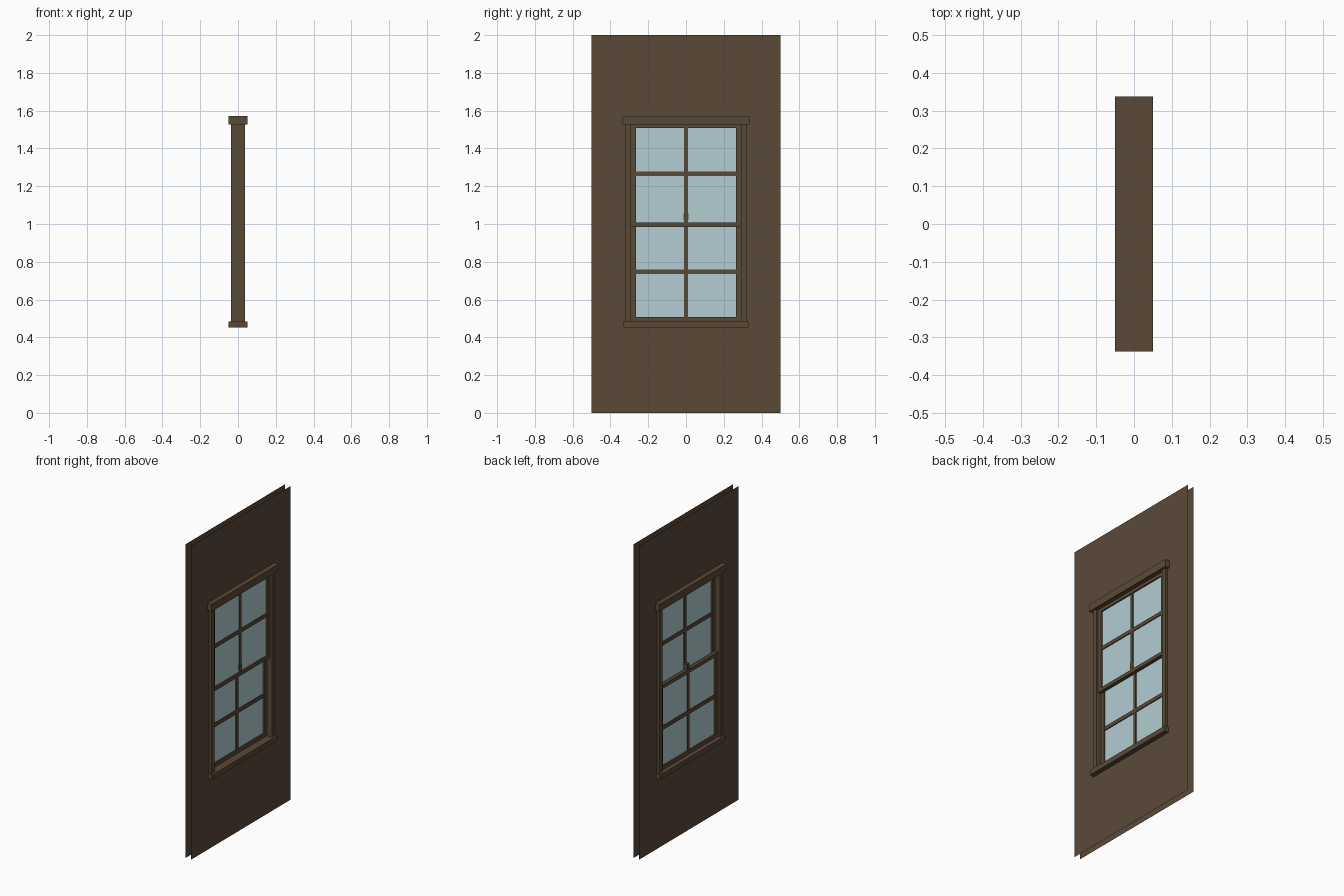
import bpy, bmesh

if "Cube" in bpy.data.objects:
    bpy.data.objects.remove(bpy.data.objects["Cube"])

def material(name, rgb):
    m = bpy.data.materials.new(name)
    m.diffuse_color = (*rgb, 1)
    m.use_nodes = True
    m.node_tree.nodes["Principled BSDF"].inputs["Base Color"].default_value = m.diffuse_color
    return m

BROWN = material("brown_wood", (0.102, 0.067, 0.039))
GLASS = material("pale_glass", (0.45, 0.61, 0.645))

def finish(name, bm, mat):
    me = bpy.data.meshes.new(name)
    bm.to_mesh(me)
    bm.free()
    me.materials.append(mat)
    ob = bpy.data.objects.new(name, me)
    bpy.context.collection.objects.link(ob)

def add_box(bm, x, y, z):
    """Box from (min, max) pairs."""
    ret = bmesh.ops.create_cube(bm, size=1)
    for v in ret["verts"]:
        for i, (lo, hi) in enumerate((x, y, z)):
            v.co[i] = lo if v.co[i] < 0 else hi

def boxes(name, mat, *parts):
    bm = bmesh.new()
    for p in parts:
        add_box(bm, *p)
    finish(name, bm, mat)

OUT, IN = 0.32, 0.29            # casing half widths
BOTTOM, TOP = 0.483, 1.527      # opening height

# Wall: two thin sheets with the window opening left out
for x, side in ((0.02, "right"), (-0.02, "left")):
    bm = bmesh.new()
    ys, zs = (-0.5, -OUT, OUT, 0.5), (0, BOTTOM, TOP, 2)
    grid = [[bm.verts.new((x, y, z)) for y in ys] for z in zs]
    for r in range(3):
        for c in range(3):
            if (r, c) == (1, 1):
                continue
            q = [grid[r][c], grid[r][c + 1], grid[r + 1][c + 1], grid[r + 1][c]]
            bm.faces.new(q if x > 0 else q[::-1])
    bmesh.ops.dissolve_limit(bm, angle_limit=0.01, verts=bm.verts, edges=bm.edges)
    finish("wall_sheet_" + side, bm, BROWN)

# Casing, head and sill
D = (-0.036, 0.036)
boxes("side_casings", BROWN, (D, (-OUT, -IN), (BOTTOM, TOP)), (D, (IN, OUT), (BOTTOM, TOP)))
boxes("head_trim", BROWN, ((-0.05, 0.05), (-0.337, 0.337), (TOP, 1.573)))
boxes("sill", BROWN, ((-0.05, 0.05), (-0.331, 0.331), (0.451, BOTTOM)))

# Two sliding sashes, one behind the other, each with four panes
def sash(name, x0, x1, z0, glass0, bar0, bar1, glass1, z1):
    x, g = (x0, x1), 0.265
    mid = (x0 + x1) / 2
    bars = (x0 + 0.003, x1 - 0.003)
    boxes(name + "_sash", BROWN,
          (x, (-IN, -g), (z0, z1)), (x, (g, IN), (z0, z1)),
          (x, (-g, g), (z0, glass0)), (x, (-g, g), (glass1, z1)),
          (bars, (-g, g), (bar0, bar1)),
          (bars, (-0.01, 0.01), (glass0, glass1)))
    boxes(name + "_glass", GLASS,
          ((mid - 0.002, mid + 0.002), (-g, g), (glass0, glass1)))

sash("upper", 0.0, 0.022, 0.985, 1.008, 1.255, 1.278, 1.507, TOP)
sash("lower", -0.022, 0.0, BOTTOM, 0.507, 0.735, 0.759, 1.0, 1.024)

# Lock at the meeting rails
boxes("sash_lock", BROWN, ((-0.016, 0.018), (-0.013, 0.013), (1.02, 1.056)))
